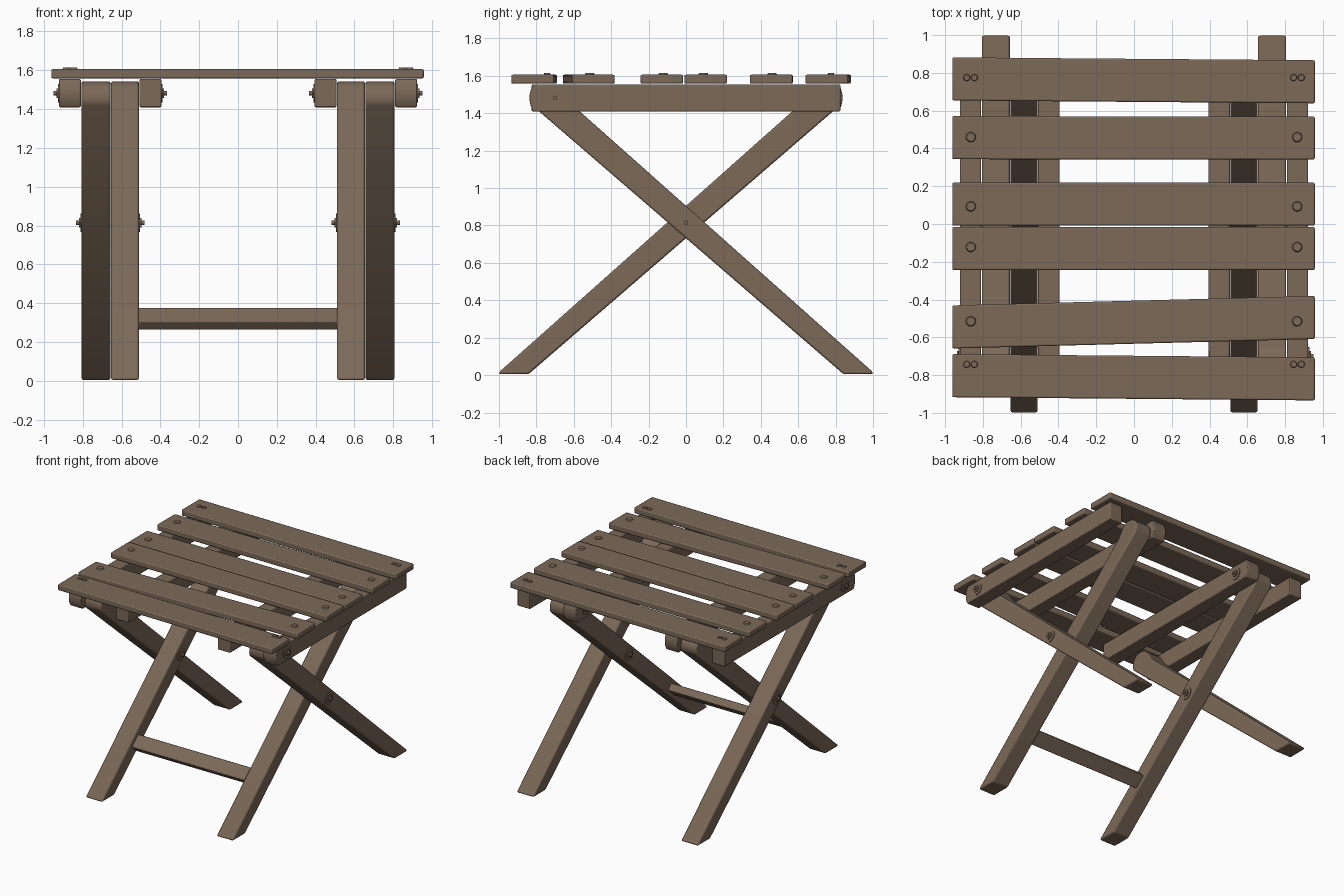
import bpy, bmesh, math
from mathutils import Vector

cube = bpy.data.objects.get("Cube")
if cube:
    bpy.data.objects.remove(cube, do_unlink=True)

wood = bpy.data.materials.new("brown_wood")
wood.use_nodes = True
BROWN = (0.2, 0.142, 0.099, 1)
wood.diffuse_color = BROWN
shader = wood.node_tree.nodes["Principled BSDF"]
shader.inputs["Base Color"].default_value = BROWN
shader.inputs["Roughness"].default_value = 0.8


def finish(name, bm, bevel=0.0):
    """Turn a bmesh into a shaded object with softened edges."""
    bmesh.ops.recalc_face_normals(bm, faces=bm.faces)
    mesh = bpy.data.meshes.new(name)
    bm.to_mesh(mesh)
    bm.free()
    mesh.materials.append(wood)
    obj = bpy.data.objects.new(name, mesh)
    bpy.context.collection.objects.link(obj)
    if bevel:
        mod = obj.modifiers.new("soft_edges", "BEVEL")
        mod.width = bevel
        mod.segments = 2
        mod.limit_method = "ANGLE"
        mod.angle_limit = math.radians(40)
    bpy.ops.object.select_all(action="DESELECT")
    obj.select_set(True)
    bpy.context.view_layer.objects.active = obj
    bpy.ops.object.shade_smooth_by_angle(angle=math.radians(35))
    return obj


def prism(name, outline, offset, bevel):
    """Extrude a closed outline of 3D points along an offset."""
    bm = bmesh.new()
    face = bm.faces.new([bm.verts.new(p) for p in outline])
    new = bmesh.ops.extrude_face_region(bm, geom=[face])["geom"]
    moved = [v for v in new if isinstance(v, bmesh.types.BMVert)]
    bmesh.ops.translate(bm, verts=moved, vec=offset)
    return finish(name, bm, bevel)


def disc(bm, centre, axis, radius, depth, sides=20, tip=1.0):
    """Add a short cylinder along an axis."""
    turn = Vector((0, 0, 1)).rotation_difference(Vector(axis)).to_matrix().to_4x4()
    turn.translation = centre
    bmesh.ops.create_cone(bm, cap_ends=True, segments=sides, radius1=radius,
                          radius2=radius * tip, depth=depth, matrix=turn)


def arc(cy, cz, radius, start, end, steps):
    """Points on an arc in the side plane, angles in degrees."""
    angles = [math.radians(start + (end - start) * i / steps) for i in range(steps + 1)]
    return [(cy + radius * math.cos(a), cz + radius * math.sin(a)) for a in angles]


# Side profiles: the leg crosses from the back foot to the front top
LEG = [(0.842, 0.005), (1.0, 0.005), (0.995, 0.02), (-0.59, 1.43)]
LEG += arc(-0.715, 1.455, 0.088, 40, 205, 9)
RAIL = arc(-0.70, 1.482, 0.137, 148, 212, 8) + [(0.825, 1.41), (0.825, 1.555)]
PIVOT_Y, PIVOT_Z, CROSS_Z = -0.70, 1.482, 0.815


def side_part(name, profile, side, x0, x1, flip, bevel):
    outline = [(side * x0, flip * y, z) for y, z in profile]
    return prism(name, outline, (side * (x1 - x0), 0, 0), bevel)


def bolt(name, x, y, z, direction):
    """Washer, nut and stud end standing off a side face."""
    bm = bmesh.new()
    for radius, depth, sides in ((0.048, 0.006, 24), (0.028, 0.014, 6), (0.012, 0.028, 12)):
        disc(bm, (x + direction * depth / 2, y, z), (direction, 0, 0), radius, depth, sides)
    finish(name, bm)


# Legs, rails and pivot bolts on both sides
for label, s in (("left", 1), ("right", -1)):
    side_part(f"outer_leg_{label}", LEG, s, 0.657, 0.806, 1, 0.01)
    side_part(f"inner_leg_{label}", LEG, s, 0.51, 0.654, -1, 0.01)
    side_part(f"outer_rail_{label}", RAIL, s, 0.81, 0.922, 1, 0.006)
    side_part(f"inner_rail_{label}", RAIL, s, 0.395, 0.507, -1, 0.006)
    bolt(f"outer_rail_bolt_{label}", s * 0.922, PIVOT_Y, PIVOT_Z, s)
    bolt(f"inner_rail_bolt_{label}", s * 0.395, -PIVOT_Y, PIVOT_Z, -s)
    bolt(f"outer_leg_bolt_{label}", s * 0.806, 0, CROSS_Z, s)
    bolt(f"inner_leg_bolt_{label}", s * 0.51, 0, CROSS_Z, -s)

# Cross rung, tilted with the front legs
along = Vector((0, 0.75, 0.66)).normalized() * 0.055
across = Vector((0, -0.66, 0.75)).normalized() * 0.03
middle = Vector((-0.512, -0.56, 0.32))
corners = [middle + a * along + b * across for a, b in ((1, 1), (1, -1), (-1, -1), (-1, 1))]
prism("rung", corners, (1.024, 0, 0), 0.006)

# Slats: name, middle y at the right end, at the left end, number of screws
SLATS = [
    ("back", 0.768, 0.753, 2), ("second", 0.457, 0.455, 1),
    ("third", 0.105, 0.105, 1), ("fourth", -0.13, -0.13, 1),
    ("fifth", -0.545, -0.495, 1), ("front", -0.803, -0.82, 2),
]
SCREW_Y = {"back": 0.775, "second": 0.46, "third": 0.093, "fourth": -0.122,
           "fifth": -0.515, "front": -0.743}
X0, X1, HALF, Z0, Z1 = -0.962, 0.957, 0.114, 1.558, 1.606
for name, y0, y1, screws in SLATS:
    base = [(X0, y0 - HALF, Z0), (X1, y1 - HALF, Z0), (X1, y1 + HALF, Z0), (X0, y0 + HALF, Z0)]
    prism(f"{name}_slat", base, (0, 0, Z1 - Z0), 0.008)
    bm = bmesh.new()
    for s in (1, -1):
        spots = (0.845, 0.886) if screws == 2 else (0.864,)
        for x in spots:
            disc(bm, (s * x, SCREW_Y[name], Z1 + 0.003), (0, 0, 1),
                 0.019 if screws == 2 else 0.028, 0.01, 16, 0.8)
    finish(f"{name}_slat_screws", bm)
